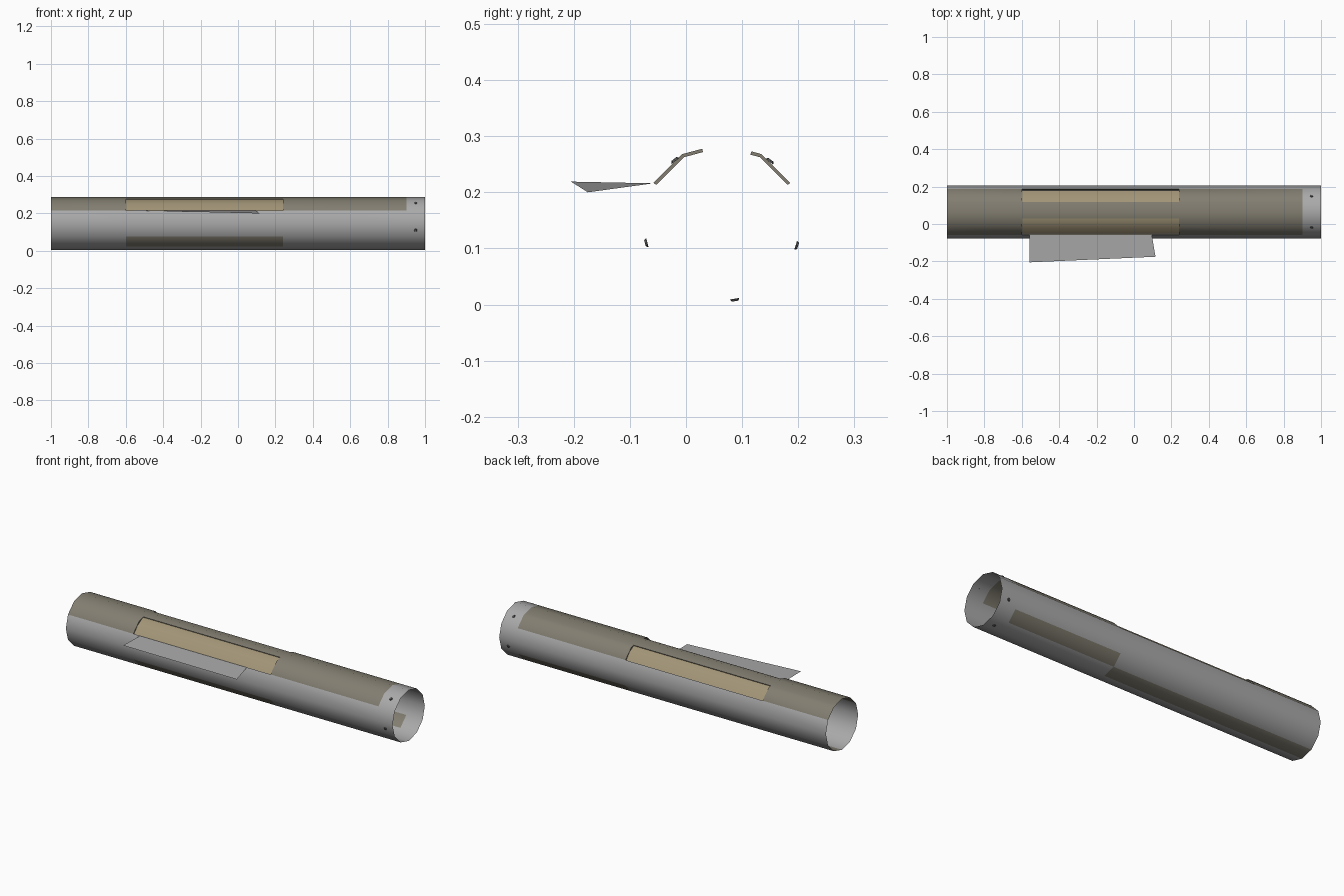
import bpy, bmesh, math
from mathutils import Vector

if "Cube" in bpy.data.objects:
    bpy.data.objects.remove(bpy.data.objects["Cube"])

CY, CZ, R = 0.064, 0.146, 0.141       # tube axis and radius


def material(name, col):
    m = bpy.data.materials.new(name)
    m.diffuse_color = (*col, 1)
    m.use_nodes = True
    m.node_tree.nodes["Principled BSDF"].inputs["Base Color"].default_value = m.diffuse_color
    return m


GREY = material("light grey metal", (0.40, 0.40, 0.40))
BROWN = material("grey brown paint", (0.225, 0.208, 0.165))
TAN = material("tan lining", (0.36, 0.30, 0.185))
DARK = material("dark rivet", (0.10, 0.10, 0.10))


def make(name, bm, mats, smooth=True):
    me = bpy.data.meshes.new(name)
    bm.to_mesh(me)
    bm.free()
    for m in mats:
        me.materials.append(m)
    for p in me.polygons:
        p.use_smooth = smooth
    ob = bpy.data.objects.new(name, me)
    bpy.context.collection.objects.link(ob)
    return ob


def polar(deg, r=R):
    a = math.radians(deg)
    return Vector((0, CY + r * math.cos(a), CZ + r * math.sin(a)))


def loft(bm, profile, xs, closed, rule=None):
    """Sweep a cross-section along x; rule(segment, side) gives a material or None for a gap."""
    rows = [[bm.verts.new((x, p.y, p.z)) for p in profile] for x in xs]
    n = len(profile)
    for i in range(len(xs) - 1):
        for j in range(n if closed else n - 1):
            k = (j + 1) % n
            mat = rule(i, j) if rule else 0
            if mat is None:
                continue
            f = bm.faces.new((rows[i][j], rows[i][k], rows[i + 1][k], rows[i + 1][j]))
            f.material_index = mat
    bm.normal_update()


# Tube: 12 sides, with two extra points on the top faces for the window edges
corners = [polar(a) for a in range(0, 360, 30)]
profile = (corners[:3] + [corners[2].lerp(corners[3], 0.25), corners[3],
           corners[3].lerp(corners[4], 0.5)] + corners[4:])
X = [-1, -0.6, 0.24, 0.9]


def tube_rule(seg, side):
    if seg == 1 and side in (1, 2, 5, 6):      # two window openings
        return None
    if 1 <= side <= 6:                         # painted upper half
        return 1
    if (side == 9 and seg == 1) or (side == 11 and seg < 2) or (side == 12 and seg == 2):
        return 1                               # painted patches underneath
    return 0


bm = bmesh.new()
loft(bm, profile, X, True, tube_rule)
make("tube", bm, [GREY, BROWN])

# End collar
bm = bmesh.new()
loft(bm, corners, [0.9, 1.0], True)
make("end_collar", bm, [GREY])

# Inner lining seen through the windows
bm = bmesh.new()
loft(bm, [polar(a, 0.134) for a in range(30, 151, 20)], [-0.6, 0.24], False)
make("inner_lining", bm, [TAN])

# Narrow walls around each window
axis = Vector((0, CY, CZ))
bm = bmesh.new()
for ids in ((1, 2, 3), (5, 6, 7)):
    path = [profile[i] for i in ids]
    loop = [Vector((-0.6, p.y, p.z)) for p in path] + [Vector((0.24, p.y, p.z)) for p in reversed(path)]
    outer = [bm.verts.new(v) for v in loop]
    inner = []
    for v in loop:
        c = Vector((v.x, axis.y, axis.z))
        inner.append(bm.verts.new(c + (v - c) * 0.955))
    for i in range(6):
        j = (i + 1) % 6
        bm.faces.new((outer[i], outer[j], inner[j], inner[i]))
make("window_walls", bm, [BROWN], False)

# Side flap
bm = bmesh.new()
bm.faces.new([bm.verts.new(c) for c in ((-0.56, -0.058, 0.216), (-0.56, -0.205, 0.219),
                                        (0.115, -0.175, 0.200), (0.095, -0.058, 0.216))])
make("side_flap", bm, [GREY], False)

# Rivets around the collar
bm = bmesh.new()
for ang in (52, 127, 195, 279.5, 343):
    up = polar(ang, 1) - axis
    side = Vector((0, -up.z, up.y))
    base = polar(ang, 0.1375)
    rings = []
    for r, h in ((0.0085, 0), (0.006, 0.0045)):
        rings.append([bm.verts.new(base + up * h + Vector((1, 0, 0)) * (0.95 + r * math.cos(t)) + side * r * math.sin(t))
                      for t in (k * math.tau / 8 for k in range(8))])
    for i in range(8):
        j = (i + 1) % 8
        bm.faces.new((rings[0][i], rings[0][j], rings[1][j], rings[1][i]))
    bm.faces.new(rings[1])
make("collar_rivets", bm, [DARK], False)
